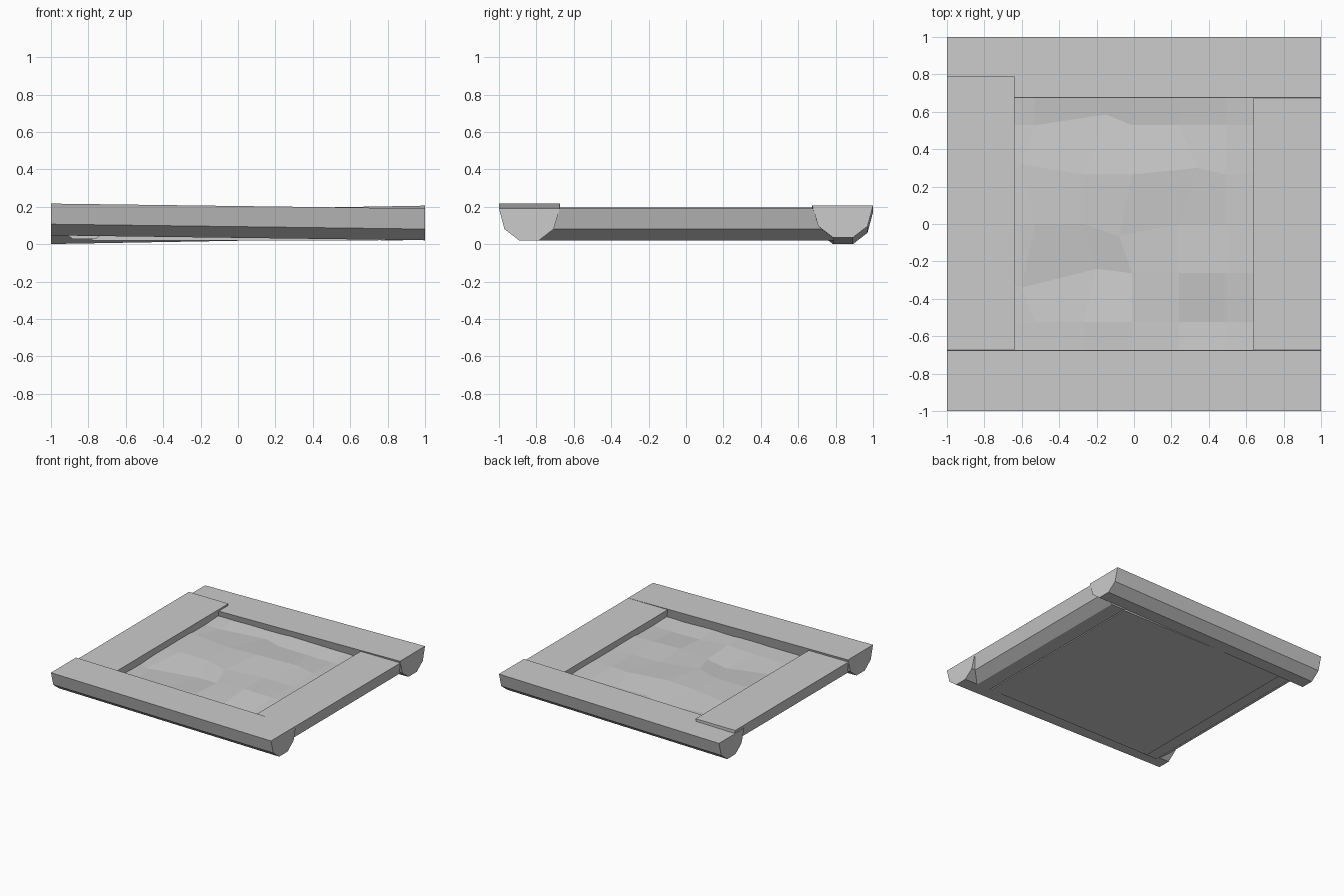
import bpy, bmesh

if "Cube" in bpy.data.objects:
    bpy.data.objects.remove(bpy.data.objects["Cube"])

# beam cross-section: fraction of width from the outer edge, depth below the top
PROFILE = [(0, 0), (0.09, -0.11), (0.33, -0.17), (0.66, -0.17), (0.90, -0.11), (1, 0)]


def finish(name, bm):
    bmesh.ops.recalc_face_normals(bm, faces=bm.faces)
    mesh = bpy.data.meshes.new(name)
    bm.to_mesh(mesh)
    bm.free()
    ob = bpy.data.objects.new(name, mesh)
    bpy.context.collection.objects.link(ob)
    return ob


def beam(name, along_x, side, width, half, top_a, top_b):
    """Beam along x or y; top_a / top_b are the top heights at its two ends."""
    bm = bmesh.new()
    rings = []
    for pos, top in ((-half, top_a), (half, top_b)):
        ring = []
        for u, d in PROFILE:
            off = side * (1 - u * width)
            co = (pos, off, top + d) if along_x else (off, pos, top + d)
            ring.append(bm.verts.new(co))
        rings.append(ring)
    a, b = rings
    n = len(PROFILE)
    for i in range(n):
        j = (i + 1) % n
        bm.faces.new((a[i], a[j], b[j], b[i]))
    bm.faces.new(a)
    bm.faces.new(b)
    finish(name, bm)


# frame beams, slightly tilted
beam("front_beam", True, -1, 0.325, 1.0, 0.217, 0.191)
beam("back_beam", True, 1, 0.325, 1.0, 0.171, 0.206)
beam("left_beam", False, -1, 0.36, 0.79, 0.197, 0.197)
beam("right_beam", False, 1, 0.36, 0.79, 0.190, 0.190)

# uneven floor slab: surface heights per row, front to back
XS = [-0.78, -0.53, -0.27, -0.01, 0.24, 0.49, 0.75]
YS = [-0.78, -0.525, -0.263, 0, 0.265, 0.528, 0.78]
HEIGHTS = [
    [.12, .12, .12, .12, .13, .12, .12],
    [.12, .12, .12, .13, .11, .105, .115],
    [.12, .11, .10, .115, .135, .13, .12],
    [.12, .13, .13, .13, .125, .12, .12],
    [.12, .13, .135, .145, .135, .125, .12],
    [.12, .115, .115, .12, .115, .115, .12],
    [.13, .135, .14, .145, .14, .135, .13],
]
# sideways shifts of a few surface points (row, column)
SHIFT = {(5, 2): (.12, .057), (4, 1): (-.07, .055), (4, 4): (.10, .035),
         (3, 3): (-.07, -.065), (2, 1): (-.07, -.077), (2, 2): (.07, .023)}

bm = bmesh.new()
grid = []
for r, y in enumerate(YS):
    row = []
    for c, x in enumerate(XS):
        dx, dy = SHIFT.get((r, c), (0, 0))
        row.append(bm.verts.new((x + dx, y + dy, HEIGHTS[r][c])))
    grid.append(row)
for r in range(6):
    for c in range(6):
        bm.faces.new((grid[r][c], grid[r][c + 1], grid[r + 1][c + 1], grid[r + 1][c]))
# slab sides and flat underside
edges = [e for e in bm.edges if e.is_boundary]
ext = bmesh.ops.extrude_edge_only(bm, edges=edges)["geom"]
for v in ext:
    if isinstance(v, bmesh.types.BMVert):
        v.co.z = 0.02
bmesh.ops.holes_fill(bm, edges=[e for e in bm.edges if e.is_boundary], sides=0)
finish("floor_slab", bm)
